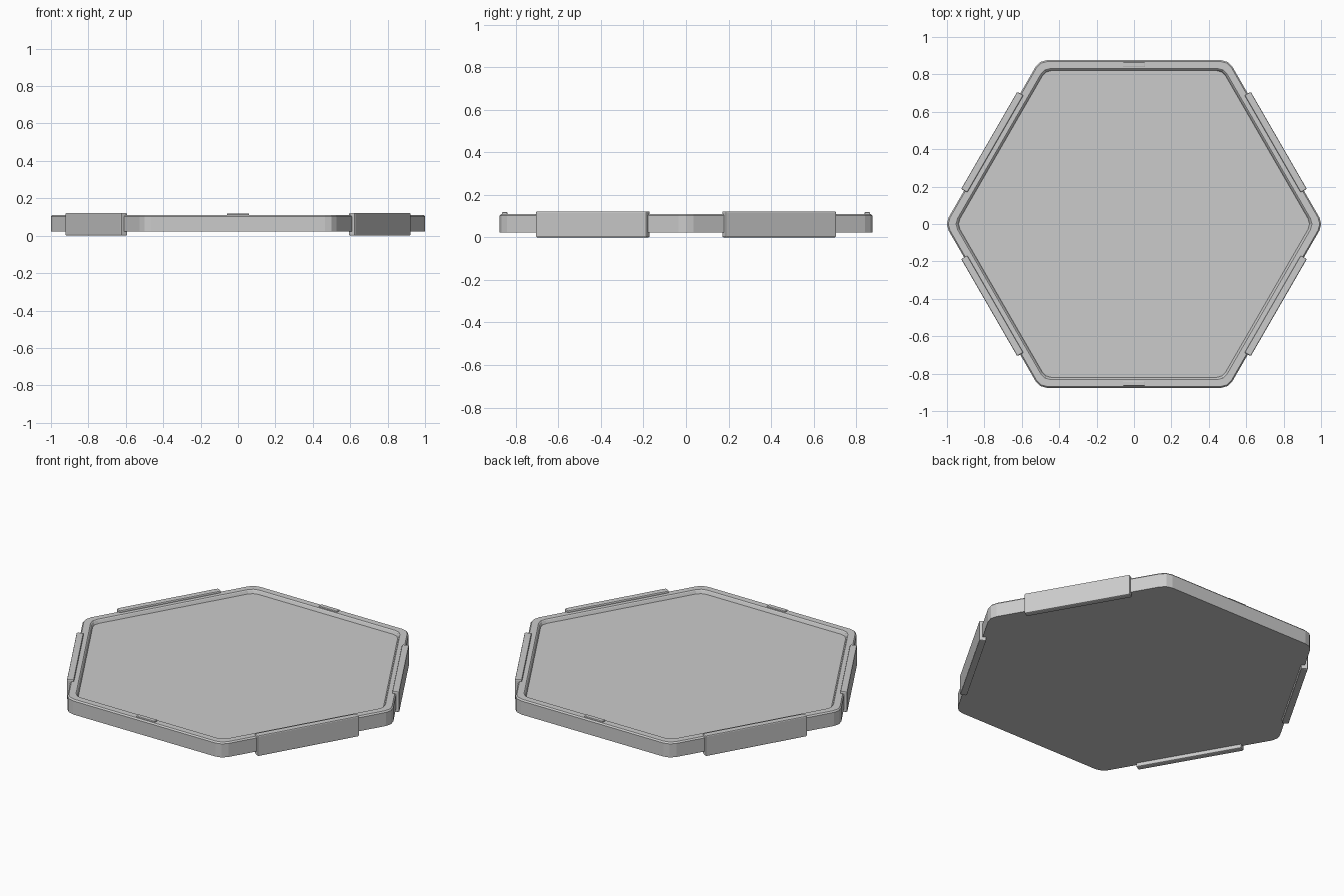
import bpy, bmesh
from math import sin, cos, tan, pi, radians
from mathutils import Matrix

if "Cube" in bpy.data.objects:
    bpy.data.objects.remove(bpy.data.objects["Cube"])


def hex_ring(apothem, radius, segs=2):
    """Rounded-corner hexagon with a corner on +x."""
    pts = []
    centre = (apothem - radius) / cos(pi / 6)
    for i in range(6):
        a = i * pi / 3
        for k in range(segs + 1):
            b = a - pi / 6 + k * (pi / 3) / segs
            pts.append((centre * cos(a) + radius * cos(b),
                        centre * sin(a) + radius * sin(b)))
    return pts


def add_object(name, bm):
    bmesh.ops.recalc_face_normals(bm, faces=bm.faces[:])
    me = bpy.data.meshes.new(name)
    bm.to_mesh(me)
    bm.free()
    ob = bpy.data.objects.new(name, me)
    bpy.context.collection.objects.link(ob)
    return ob


def add_block(name, size, z, matrix, bevel):
    bm = bmesh.new()
    bmesh.ops.create_cube(bm, size=1)
    bmesh.ops.scale(bm, vec=size, verts=bm.verts[:])
    bmesh.ops.bevel(bm, geom=bm.edges[:], offset=bevel, segments=2,
                    profile=0.5, affect='EDGES')
    bmesh.ops.transform(bm, matrix=matrix @ Matrix.Translation((0, 0, z)),
                        verts=bm.verts[:])
    return add_object(name, bm)


# Tray: stacked hexagon rings forming base, rim and shallow recess
profile = [(0.876, 0.07, 0.022), (0.876, 0.07, 0.102), (0.869, 0.067, 0.11),
           (0.832, 0.06, 0.11), (0.827, 0.058, 0.106), (0.82, 0.056, 0.09)]
bm = bmesh.new()
rings = [[bm.verts.new((x, y, z)) for x, y in hex_ring(ap, r)]
         for ap, r, z in profile]
for lo, hi in zip(rings, rings[1:]):
    n = len(lo)
    for i in range(n):
        j = (i + 1) % n
        bm.faces.new((lo[i], lo[j], hi[j], hi[i]))
bm.faces.new(rings[0][::-1])
bm.faces.new(rings[-1])
add_object("hexagonal_tray", bm)

# Grip plates on the four slanted sides
for i, deg in enumerate((30, 150, 210, 330)):
    m = Matrix.Rotation(radians(deg), 4, 'Z') @ Matrix.Translation((0.875, 0, 0))
    add_block(f"side_grip_{i + 1}", (0.038, 0.60, 0.122), 0.061, m, 0.006)

# Small locating tabs on the front and back rim
for name, y in (("front_tab", -0.852), ("back_tab", 0.852)):
    add_block(name, (0.12, 0.026, 0.03), 0.103,
              Matrix.Translation((0, y, 0)), 0.004)
